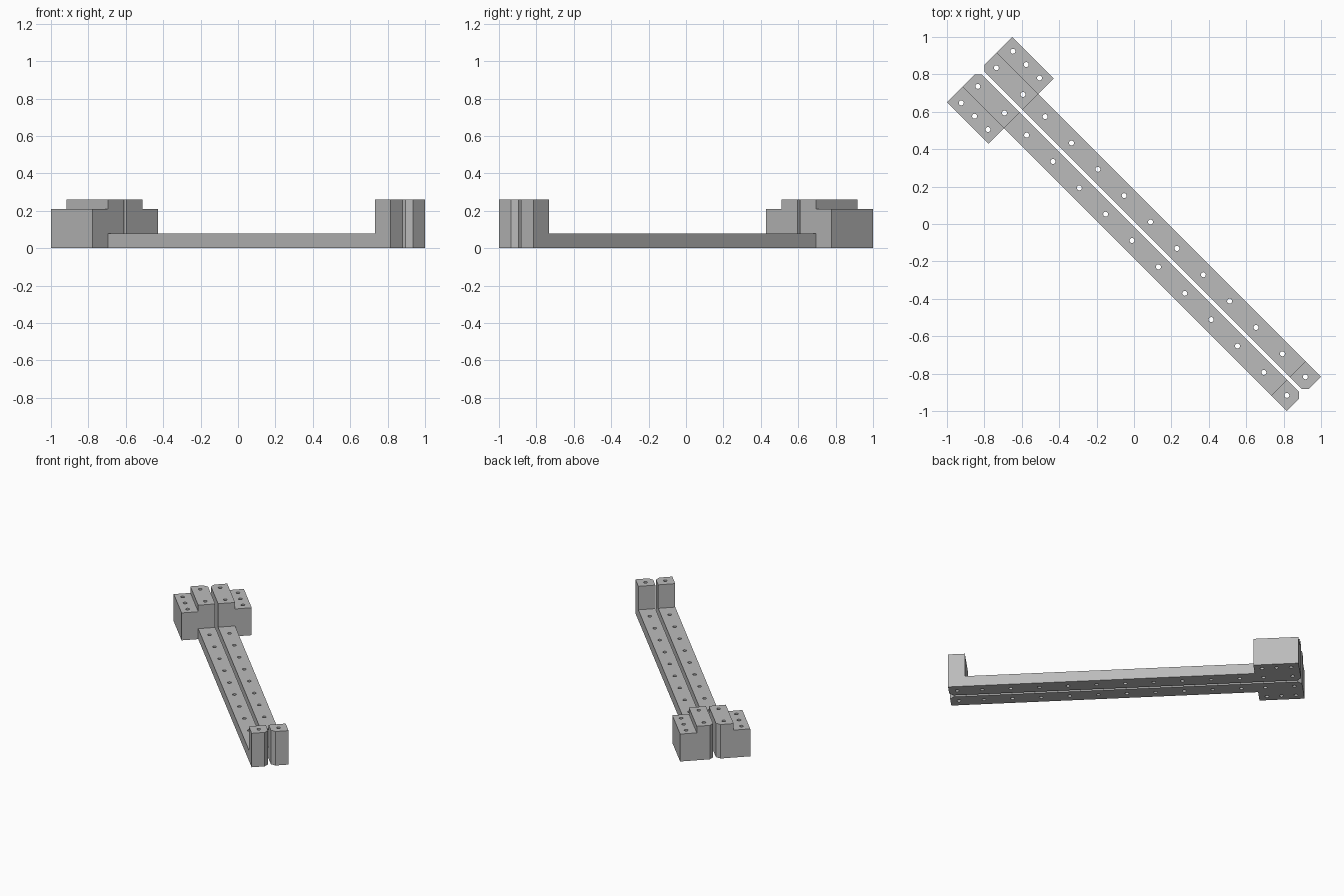
import bpy
import bmesh
import math
from mathutils import Matrix, Vector

cube = bpy.data.objects.get("Cube")
if cube:
    bpy.data.objects.remove(cube, do_unlink=True)

# Long direction is local x, width is local y; everything is turned at the end
BACK, HEAD, POST, FRONT = -1.167, -0.853, 1.167, 1.284
INNER, OUTER, SHOULDER = 0.01, 0.13, 0.247
RAIL_H, STEP_H, TOP_H = 0.08, 0.21, 0.26
CHAMFER, HOLE_R = 0.028, 0.0135
MID = (INNER + OUTER) / 2

steel = bpy.data.materials.new("plain grey")
steel.use_nodes = True
GREY = (0.5, 0.5, 0.5, 1)
steel.diffuse_color = GREY
steel.node_tree.nodes["Principled BSDF"].inputs["Base Color"].default_value = GREY


def add_object(name, bm):
    bmesh.ops.recalc_face_normals(bm, faces=bm.faces)
    mesh = bpy.data.meshes.new(name)
    bm.to_mesh(mesh)
    bm.free()
    mesh.materials.append(steel)
    obj = bpy.data.objects.new(name, mesh)
    bpy.context.collection.objects.link(obj)
    return obj


def extrude_profile(profile, y0, y1):
    """Solid from an (x, z) outline, running from y0 to y1."""
    bm = bmesh.new()
    face = bm.faces.new([bm.verts.new((x, y0, z)) for x, z in profile])
    out = bmesh.ops.extrude_face_region(bm, geom=[face])
    moved = [v for v in out["geom"] if isinstance(v, bmesh.types.BMVert)]
    bmesh.ops.translate(bm, verts=moved, vec=(0, y1 - y0, 0))
    return bm


def combine(obj, tool, operation):
    mod = obj.modifiers.new(operation, "BOOLEAN")
    mod.operation = operation
    mod.solver = "EXACT"
    mod.object = tool
    bpy.context.view_layer.objects.active = obj
    bpy.ops.object.modifier_apply(modifier=mod.name)
    bpy.data.objects.remove(tool, do_unlink=True)


# Rail with a tall head block at one end and a post at the other
bm = extrude_profile([(BACK, 0), (FRONT, 0), (FRONT, TOP_H), (POST, TOP_H),
                      (POST, RAIL_H), (HEAD, RAIL_H), (HEAD, TOP_H),
                      (BACK, TOP_H)], INNER, OUTER)

# Chamfered inner upright corners at both ends
corners = [e for e in bm.edges
           if all(abs(v.co.y - INNER) < 1e-4 for v in e.verts)
           and abs(e.verts[0].co.x - e.verts[1].co.x) < 1e-4
           and (e.verts[0].co.x < BACK + 0.01 or e.verts[0].co.x > FRONT - 0.01)]
bmesh.ops.bevel(bm, geom=corners, offset=CHAMFER, offset_type="OFFSET",
                segments=1, affect="EDGES")
left = add_object("left_rail", bm)

# Lower shoulder on the outside of the head block
shoulder = add_object("shoulder", extrude_profile(
    [(BACK, 0), (HEAD, 0), (HEAD, STEP_H), (BACK, STEP_H)], OUTER, SHOULDER))
combine(left, shoulder, "UNION")

# Bolt holes right through: shoulder row, head block, rail row, post
holes = [(-1.111 + 0.101 * i, 0.195) for i in range(3)]
holes += [(-1.111, MID), (-0.909, MID), ((POST + FRONT) / 2, MID)]
holes += [(-0.742 + 0.1993 * i, MID) for i in range(10)]
bm = bmesh.new()
for x, y in holes:
    bmesh.ops.create_cone(bm, cap_ends=True, segments=16, radius1=HOLE_R,
                          radius2=HOLE_R, depth=1,
                          matrix=Matrix.Translation((x, y, TOP_H / 2)))
combine(left, add_object("hole_cutter", bm), "DIFFERENCE")

# Mirrored partner
right = left.copy()
right.name = "right_rail"
right.data = left.data.copy()
right.data.transform(Matrix.Scale(-1, 4, Vector((0, 1, 0))))
right.data.flip_normals()
bpy.context.collection.objects.link(right)

# Turn the pair onto the diagonal
for obj in (left, right):
    obj.data.transform(Matrix.Rotation(math.radians(-45), 4, "Z"))
    bpy.ops.object.select_all(action="DESELECT")
    obj.select_set(True)
    bpy.context.view_layer.objects.active = obj
    bpy.ops.object.shade_smooth_by_angle(angle=math.radians(30))
